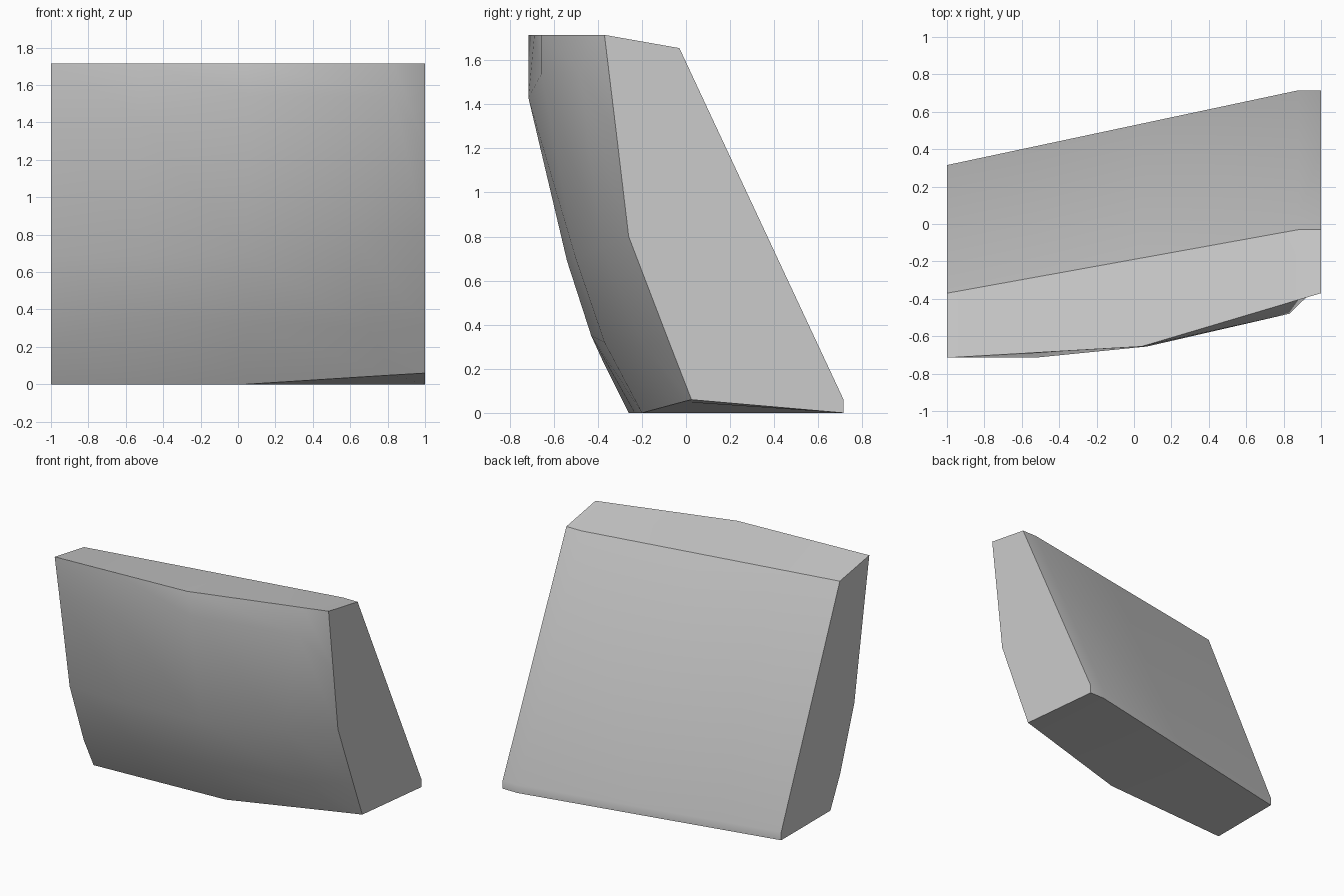
import bpy
import bmesh

cube = bpy.data.objects.get("Cube")
if cube:
    bpy.data.objects.remove(cube, do_unlink=True)

stone = bpy.data.materials.new("light grey")
stone.use_nodes = True
colour = (0.6, 0.6, 0.6, 1)
stone.diffuse_color = colour
stone.node_tree.nodes["Principled BSDF"].inputs["Base Color"].default_value = colour

# Front surface: one column of points per station, running top to bottom
columns = [
    [(-1, -.715, 1.715), (-1, -.665, 1.43), (-1, -.54, .69), (-1, -.375, .23), (-1, -.26, 0)],
    [(-.53, -.688, 1.715), (-.53, -.715, 1.43), (-.53, -.54, .69), (-.53, -.43, .35), (-.53, -.233, 0)],
    [(.04, -.655, 1.715), (.07, -.655, 1.54), (.04, -.5, .7), (.04, -.37, .32), (.04, -.2, 0)],
    [(.83, -.42, 1.715), (.83, -.48, 1.54), (.65, -.38, .75), (.7, -.19, .3), (.83, -.015, .05)],
    [(1, -.37, 1.715), (1, -.316, 1.27), (1, -.26, .8), (1, -.08, .33), (1, .025, .06)],
]
back_stations = [-1, -.53, .04, .88, 1]


def back_points(x):
    """Bottom edge, lip and top edge of the slanted back at a station."""
    t = min((x + 1) / 1.88, 1)
    low = .315 + .4 * t
    return [(x, low, 0), (x, low, .06), (x, -.37 + .34 * t, 1.655)]


# Loft the closed sections from one end to the other
bm = bmesh.new()
rings = [[bm.verts.new(p) for p in col + back_points(x)]
         for col, x in zip(columns, back_stations)]
for a, b in zip(rings, rings[1:]):
    for i in range(len(a)):
        j = (i + 1) % len(a)
        bm.faces.new((a[i], a[j], b[j], b[i]))
bm.faces.new(rings[0])
bm.faces.new(rings[-1][::-1])
bmesh.ops.recalc_face_normals(bm, faces=bm.faces)

mesh = bpy.data.meshes.new("curved_block")
bm.to_mesh(mesh)
bm.free()
mesh.materials.append(stone)
block = bpy.data.objects.new("curved_block", mesh)
bpy.context.collection.objects.link(block)

# Smooth the bulging front while keeping the outline edges crisp
bpy.ops.object.select_all(action='DESELECT')
block.select_set(True)
bpy.context.view_layer.objects.active = block
bpy.ops.object.shade_smooth_by_angle(angle=.6)
